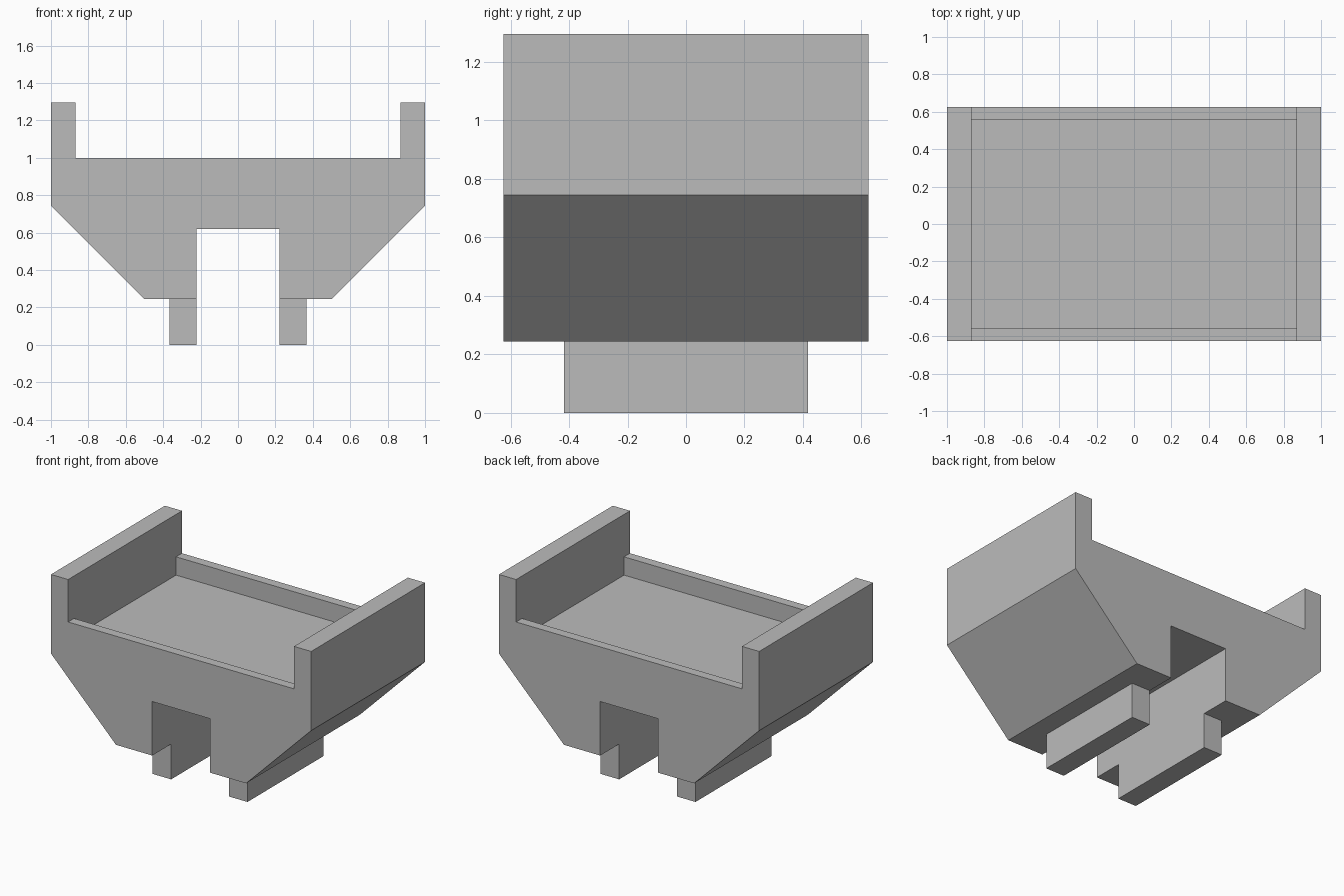
import bpy, bmesh

if "Cube" in bpy.data.objects:
    bpy.data.objects.remove(bpy.data.objects["Cube"])

grey = bpy.data.materials.new("plain grey")
grey.diffuse_color = (0.5, 0.5, 0.5, 1)
grey.use_nodes = True
grey.node_tree.nodes["Principled BSDF"].inputs["Base Color"].default_value = grey.diffuse_color


def add_object(name, bm):
    bmesh.ops.recalc_face_normals(bm, faces=bm.faces)
    mesh = bpy.data.meshes.new(name)
    bm.to_mesh(mesh)
    bm.free()
    mesh.materials.append(grey)
    obj = bpy.data.objects.new(name, mesh)
    bpy.context.collection.objects.link(obj)
    return obj


def extrude_profile(name, points, half_depth):
    """Extrude an (x, z) outline along y, centred on y = 0."""
    bm = bmesh.new()
    face = bm.faces.new([bm.verts.new((x, -half_depth, z)) for x, z in points])
    new = bmesh.ops.extrude_face_region(bm, geom=[face])["geom"]
    verts = [g for g in new if isinstance(g, bmesh.types.BMVert)]
    bmesh.ops.translate(bm, verts=verts, vec=(0, 2 * half_depth, 0))
    return add_object(name, bm)


def box_profile(x0, x1, z0, z1):
    return [(x0, z0), (x1, z0), (x1, z1), (x0, z1)]


# Body: tapered hull with side walls and a slot between the feet
half = [(0.222, 0.62), (0.222, 0.245), (0.5, 0.245), (1.0, 0.745),
        (1.0, 1.295), (0.868, 1.295), (0.868, 1.0)]
body = extrude_profile("body", half + [(-x, z) for x, z in reversed(half)], 0.625)

# Shallow tray sunk into the deck, leaving a thin front and back rim
cutter = extrude_profile("tray_cutter", box_profile(-0.868, 0.868, 0.873, 1.15), 0.56)
cutter.hide_render = True
cutter.hide_viewport = True
cut = body.modifiers.new("tray", 'BOOLEAN')
cut.operation = 'DIFFERENCE'
cut.solver = 'EXACT'
cut.object = cutter

# Two rails under the body, flush with the slot walls
for side, name in ((-1, "left_foot"), (1, "right_foot")):
    extrude_profile(name, box_profile(side * 0.222, side * 0.365, 0, 0.245), 0.417)
